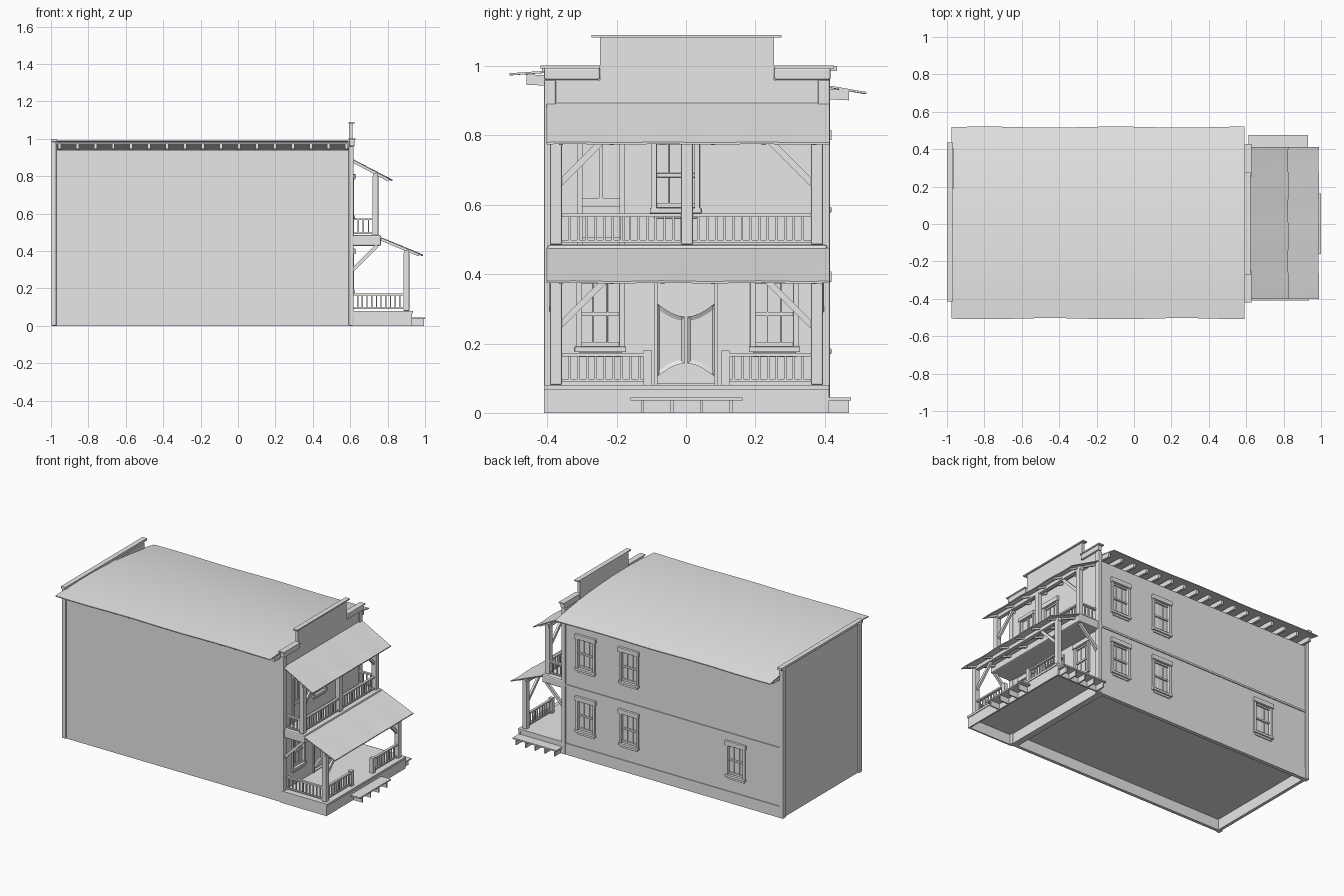
import bpy, bmesh, math
from mathutils import Matrix, Vector

cube = bpy.data.objects.get("Cube")
if cube:
    bpy.data.objects.remove(cube, do_unlink=True)

grey = bpy.data.materials.new("plain grey")
grey.use_nodes = True
colour = (0.8, 0.8, 0.8, 1)
grey.diffuse_color = colour
grey.node_tree.nodes["Principled BSDF"].inputs["Base Color"].default_value = colour


def finish(name, bm, bevel=0, smooth=False):
    bmesh.ops.recalc_face_normals(bm, faces=bm.faces)
    mesh = bpy.data.meshes.new(name)
    bm.to_mesh(mesh)
    bm.free()
    mesh.materials.append(grey)
    ob = bpy.data.objects.new(name, mesh)
    bpy.context.collection.objects.link(ob)
    if bevel:
        mod = ob.modifiers.new("bevel", 'BEVEL')
        mod.width, mod.segments = bevel, 2
    if smooth:
        for p in mesh.polygons:
            p.use_smooth = True
        mesh.set_sharp_from_angle(angle=0.6)


def box(bm, x0, x1, y0, y1, z0, z1, frame=Matrix()):
    m = Matrix.Translation(((x0 + x1) / 2, (y0 + y1) / 2, (z0 + z1) / 2))
    bmesh.ops.create_cube(bm, size=1, matrix=frame @ m @ Matrix.Diagonal((x1 - x0, y1 - y0, z1 - z0, 1)))


def beam(bm, a, b, w, h):
    a, b = Vector(a), Vector(b)
    rot = (b - a).to_track_quat('X', 'Z').to_matrix().to_4x4()
    m = Matrix.Translation((a + b) / 2) @ rot @ Matrix.Diagonal(((b - a).length, w, h, 1))
    bmesh.ops.create_cube(bm, size=1, matrix=m)


def boxes(name, *items, bevel=0):
    bm = bmesh.new()
    for it in items:
        box(bm, *it)
    finish(name, bm, bevel)


def sheet(name, nx, ny, shape):
    """Thin roof sheet; shape maps two 0..1 parameters to a point."""
    bm = bmesh.new()
    bmesh.ops.create_grid(bm, x_segments=nx, y_segments=ny, size=0.5)
    for v in bm.verts:
        v.co = shape(v.co.x + 0.5, v.co.y + 0.5)
    bmesh.ops.solidify(bm, geom=bm.faces[:], thickness=0.006)
    finish(name, bm, smooth=True)


def pierced_wall(name, frame, u0, u1, top, holes, thickness):
    """Wall in the local x-z plane with rectangular openings (u0, u1, z0, z1)."""
    us = sorted({u0, u1, *(h[0] for h in holes), *(h[1] for h in holes)})
    zs = sorted({0, top, *(h[2] for h in holes), *(h[3] for h in holes)})
    bm = bmesh.new()
    grid = {(u, z): bm.verts.new((u, 0, z)) for u in us for z in zs}
    for a, b in zip(us, us[1:]):
        for c, d in zip(zs, zs[1:]):
            if not any(h[0] < (a + b) / 2 < h[1] and h[2] < (c + d) / 2 < h[3] for h in holes):
                bm.faces.new([grid[k] for k in ((a, c), (b, c), (b, d), (a, d))])
    back = bmesh.ops.extrude_face_region(bm, geom=bm.faces[:])
    for v in (g for g in back["geom"] if isinstance(g, bmesh.types.BMVert)):
        v.co.y -= thickness
    bmesh.ops.delete(bm, geom=[v for v in bm.verts if not v.link_faces], context='VERTS')
    bm.transform(frame)
    finish(name, bm)


def on_left(x, z):
    return Matrix.Translation((x, 0.405, z))


def on_front(y, z):
    return Matrix.Translation((0.612, y, z)) @ Matrix.Rotation(-math.pi / 2, 4, 'Z')


# Window in a wall opening: x across, y outward, z up in the local frame
WIN_W, WIN_H = 0.124, 0.2

def window(name, frame):
    bm = bmesh.new()
    s, h = WIN_W / 2, WIN_H
    add = lambda *a: box(bm, *a, frame)
    add(-s, s, -0.016, -0.012, 0, h)
    for k in (-1, 1):
        c = k * s
        add(c - 0.008, c + 0.008, -0.012, 0.009, 0, h)
        add(k * 0.02 - 0.002, k * 0.02 + 0.002, -0.012, -0.007, 0, h)
    add(-s, s, -0.012, -0.002, 0.004, 0.018)
    add(-s, s, -0.012, -0.002, h * 0.46, h * 0.46 + 0.012)
    add(-s, s, -0.012, -0.002, h - 0.014, h)
    add(-s - 0.012, s + 0.012, -0.012, 0.014, -0.012, 0.004)
    add(-s, s, 0, 0.007, -0.026, -0.012)
    add(-s - 0.013, s + 0.013, -0.012, 0.015, h - 0.004, h + 0.026)
    finish(name, bm, bevel=0.002)


def opening(u, z, w=WIN_W, h=WIN_H):
    return (u - w / 2, u + w / 2, z, z + h)


side_spots = [(0.445, 0.59), (0.13, 0.59), (0.445, 0.182), (0.13, 0.182), (-0.648, 0.182)]
front_spots = [(-0.247, 0.187), (0.255, 0.187), (-0.03, 0.587)]
for x, z in side_spots:
    window("side_window", on_left(x, z))
for y, z in front_spots:
    window("front_window", on_front(y, z))

# Main walls, floor and corner posts
boxes("right_wall", (-0.975, 0.6, -0.4, -0.38, 0, 0.94))
pierced_wall("left_wall", on_left(0, 0), -0.975, 0.6, 0.9, [opening(*s) for s in side_spots], 0.02)
boxes("back_wall", (-0.985, -0.965, -0.4, 0.405, 0, 0.98))
boxes("front_sill", (0.57, 0.6, -0.4, 0.4, 0, 0.08))
boxes("floor", (-0.965, 0.6, -0.38, 0.385, 0.07, 0.08))
boxes("left_wall_skirt", (-0.97, 0.6, 0.4, 0.41, 0, 0.075))
boxes("left_wall_band", (-0.97, 0.6, 0.4, 0.411, 0.45, 0.462))
boxes("back_corner_posts", (-0.998, -0.97, -0.41, -0.375, 0, 0.985),
      (-0.998, -0.97, 0.38, 0.415, 0, 0.985), bevel=0.006)
boxes("back_cap", (-1.0, -0.968, -0.415, 0.435, 0.985, 1.0))

# Main roof on sloping rafters
def main_roof(u, v):
    t = v * 2 - 1
    y = 0.006 + t * 0.512 + 0.003 * t * math.sin(u * 14)
    return Vector((-0.975 + u * 1.565, y, 0.986 - 0.027 * t - 0.034 * t * t))

sheet("main_roof", 24, 12, main_roof)
bm = bmesh.new()
for i in range(17):
    x = -0.955 + i * 0.096
    beam(bm, (x, -0.46, 0.961), (x, 0.47, 0.916), 0.016, 0.03)
finish("roof_rafters", bm)

# False front with stepped parapet and openings
shoulders = [(-0.405, -0.254, 0.96, 1.085), (0.248, 0.4, 0.96, 1.085)]
pierced_wall("front_wall", on_front(0, 0), -0.405, 0.4, 1.085,
             [opening(-y, z) for y, z in front_spots] + shoulders
             + [(-0.09, 0.09, 0.085, 0.385), opening(0.245, 0.485, 0.124, 0.31)], 0.018)
boxes("doorway_back", (0.58, 0.588, -0.1, 0.1, 0.08, 0.4))
boxes("front_corner_posts", (0.592, 0.618, -0.41, -0.375, 0, 0.96),
      (0.592, 0.618, 0.38, 0.415, 0, 0.96), bevel=0.005)
boxes("parapet_cornices", (0.594, 0.624, -0.41, -0.248, 0.96, 0.995),
      (0.594, 0.624, 0.254, 0.417, 0.96, 0.995), bevel=0.006)
boxes("parapet_caps", (0.59, 0.628, -0.42, -0.248, 0.993, 1.001),
      (0.59, 0.628, 0.254, 0.427, 0.993, 1.001), (0.59, 0.622, -0.273, 0.275, 1.082, 1.09))

# Balcony door with two tall panes
bm = bmesh.new()
door = on_front(-0.245, 0.485)
for b in ((-0.062, 0.062, -0.016, -0.012, 0, 0.31), (-0.068, -0.054, -0.012, 0.009, 0, 0.31),
          (0.054, 0.068, -0.012, 0.009, 0, 0.31), (-0.006, 0.006, -0.012, -0.003, 0.13, 0.31),
          (-0.056, 0.056, -0.012, -0.003, 0.11, 0.135), (-0.056, 0.056, -0.012, -0.003, 0, 0.02),
          (-0.07, 0.07, -0.012, 0.014, 0.305, 0.325)):
    box(bm, *b, door)
finish("balcony_door", bm)

# Swinging doors with swept tops and arched bottoms, in a door frame
boxes("door_frame", (0.596, 0.618, -0.092, -0.082, 0.08, 0.39),
      (0.596, 0.618, 0.082, 0.092, 0.08, 0.39), (0.596, 0.618, -0.092, 0.092, 0.38, 0.395))
for side, label in ((-1, "right"), (1, "left")):
    bm = bmesh.new()
    n = 8
    arc = [(0.082 - 0.078 * i / n, 0.037 * math.sin(i / n * math.pi / 2)) for i in range(n + 1)]
    outline = [(y, 0.315 - d) for y, d in arc] + [(y, 0.105 + d) for y, d in arc[::-1]]
    face = bm.faces.new([bm.verts.new((0.618, side * y, z)) for y, z in outline])
    inner = bmesh.ops.extrude_face_region(bm, geom=[face])
    for v in (g for g in inner["geom"] if isinstance(g, bmesh.types.BMVert)):
        v.co.x = 0.602
    bmesh.ops.recalc_face_normals(bm, faces=bm.faces)
    bmesh.ops.inset_region(bm, faces=[f for f in bm.faces if f.normal.x > 0.9],
                           thickness=0.012, depth=0)
    panel = [f for f in bm.faces if f.normal.x > 0.9 and len(f.verts) > 4]
    for v in {v for f in panel for v in f.verts}:
        v.co.x -= 0.007
    finish(label + "_swing_door", bm)

# Porch and balcony decks
boxes("porch_deck", (0.61, 0.935, -0.41, 0.412, 0.066, 0.08), (0.92, 0.93, -0.41, 0.412, 0, 0.07),
      (0.61, 0.93, -0.408, -0.398, 0, 0.07), (0.61, 0.93, 0.4, 0.41, 0, 0.07))
boxes("balcony_deck", (0.605, 0.765, -0.4, 0.408, 0.428, 0.485), bevel=0.008)

# Steps on stringers
boxes("front_step", (0.93, 1.0, -0.16, 0.163, 0.036, 0.045),
      *[(0.93, 0.995, y - 0.004, y + 0.004, 0, 0.037) for y in (-0.125, -0.04, 0.045, 0.13)])
boxes("side_step", (0.612, 0.93, 0.41, 0.475, 0.036, 0.045),
      *[(x - 0.004, x + 0.004, 0.41, 0.47, 0, 0.037) for x in (0.63, 0.7, 0.77, 0.84, 0.91)])

# Posts, top beams and knee braces
for label, x, z0, z1, ys in (("porch", 0.9, 0.08, 0.39, (-0.375, 0.378)),
                             ("balcony", 0.735, 0.485, 0.8, (-0.375, 0.003, 0.378))):
    boxes(label + "_posts", *[(x - 0.016, x + 0.016, y - 0.017, y + 0.017, z0, z1) for y in ys], bevel=0.004)
    boxes(label + "_beam", (x - 0.012, x + 0.012, -0.395, 0.398, z1 - 0.008, z1 + 0.015))
    bm = bmesh.new()
    for s in (-1, 1):
        beam(bm, (x, s * 0.365, z1 - 0.14), (x, s * 0.23, z1 - 0.005), 0.014, 0.018)
    finish(label + "_braces", bm)
bm = bmesh.new()
for y in (-0.385, 0.39):
    beam(bm, (0.61, y, 0.295), (0.745, y, 0.43), 0.016, 0.018)
finish("deck_braces", bm)

# Railings
def railing(name, a, b, z0, z1):
    bm = bmesh.new()
    a, b = Vector(a), Vector(b)
    for z, w, h in ((z1, 0.016, 0.01), (z0, 0.012, 0.008)):
        beam(bm, (*a, z), (*b, z), w, h)
    n = round((b - a).length / 0.025)
    for i in range(1, n):
        p = a.lerp(b, i / n)
        box(bm, p.x - 0.0035, p.x + 0.0035, p.y - 0.0035, p.y + 0.0035, z0, z1)
    finish(name, bm)


railing("porch_rail_front_right", (0.9, -0.36), (0.9, -0.11), 0.093, 0.168)
railing("porch_rail_front_left", (0.9, 0.36), (0.9, 0.113), 0.093, 0.168)
railing("porch_rail_side", (0.615, -0.38), (0.89, -0.38), 0.093, 0.168)
railing("balcony_rail_front", (0.735, -0.36), (0.735, 0.36), 0.495, 0.57)
for y in (-0.38, 0.383):
    railing("balcony_rail_side", (0.615, y), (0.725, y), 0.495, 0.57)
boxes("newel_posts", *[(0.888, 0.912, y - 0.012, y + 0.012, 0.08, 0.18) for y in (-0.11, 0.114)])

# Porch roofs with rafters beneath
def porch_roof(name, x0, z0, x1, z1):
    def shape(u, v):
        wave = 0.002 * math.sin(v * 19) * u
        return Vector((x0 + u * (x1 - x0) + wave, -0.402 + v * 0.815, z0 + u * (z1 - z0) + wave / 2))
    sheet(name, 4, 20, shape)
    bm = bmesh.new()
    for i in range(6):
        y = -0.36 + i * 0.146
        beam(bm, (x0, y, z0 - 0.012), (x1 - 0.02, y, z1 - 0.002), 0.012, 0.014)
    finish(name + "_rafters", bm)


porch_roof("balcony_roof", 0.612, 0.893, 0.825, 0.78)
porch_roof("lower_porch_roof", 0.76, 0.476, 0.988, 0.38)
